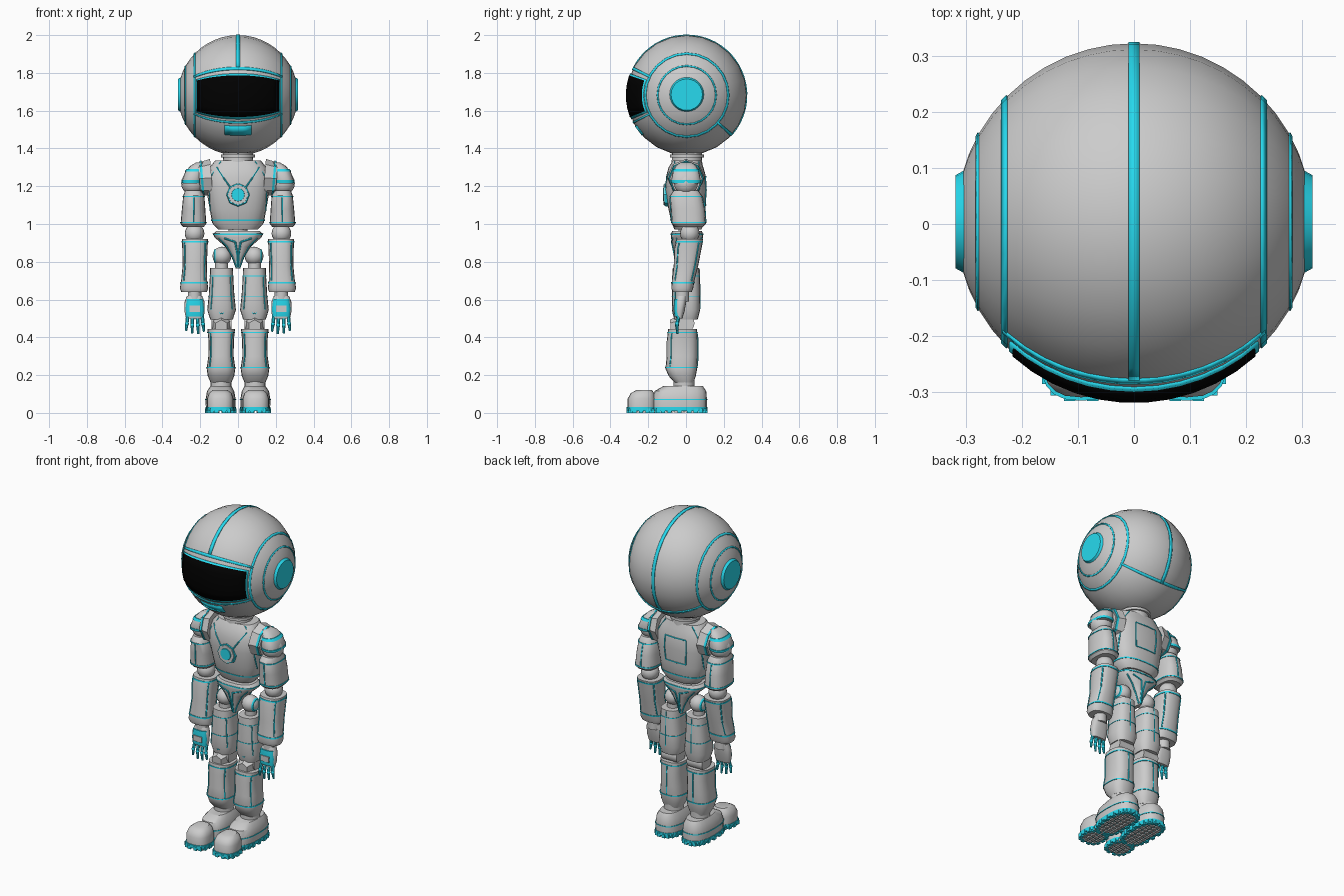
import bpy, bmesh
from math import sin, cos, pi, radians
from mathutils import Vector, Matrix

P = 2.6  # superellipse power of the body cross-sections


def material(name, rgb):
    m = bpy.data.materials.new(name)
    m.diffuse_color = (*rgb, 1)
    return m


CYAN = material("cyan", (0.02, 0.70, 0.86))
BLACK = material("black", (0.0, 0.0, 0.0))


def part(name, bm, mat=None, mirror=True, thick=0, angle=35):
    bmesh.ops.recalc_face_normals(bm, faces=bm.faces)
    for f in bm.faces:
        f.smooth = True
    for e in bm.edges:
        e.smooth = e.calc_face_angle(0) < radians(angle)
    me = bpy.data.meshes.new(name)
    bm.to_mesh(me)
    bm.free()
    ob = bpy.data.objects.new(name, me)
    bpy.context.collection.objects.link(ob)
    if mat:
        me.materials.append(mat)
    if thick:
        s = ob.modifiers.new("thickness", "SOLIDIFY")
        s.thickness, s.offset = thick, 0
    if mirror:
        m = ob.modifiers.new("mirror", "MIRROR")
        m.use_mirror_merge = False
    return ob


def spow(v, e):
    return (1 if v >= 0 else -1) * abs(v) ** e


def loft(secs, n=20, bm=None):
    """Stack of rounded sections (z, cx, cy, half x, half y)."""
    bm = bm or bmesh.new()
    rings = []
    for z, cx, cy, hx, hy in secs:
        rings.append([bm.verts.new((cx + hx * spow(cos(2 * pi * i / n), 2 / P),
                                    cy + hy * spow(sin(2 * pi * i / n), 2 / P), z)) for i in range(n)])
    for a, b in zip(rings, rings[1:]):
        for i in range(n):
            bm.faces.new((a[i], a[(i + 1) % n], b[(i + 1) % n], b[i]))
    bm.faces.new(rings[0])
    bm.faces.new(rings[-1])
    return bm


def at(secs, z):
    for a, b in zip(secs, secs[1:]):
        if a[0] <= z <= b[0]:
            t = (z - a[0]) / (b[0] - a[0])
            return [u + (v - u) * t for u, v in zip(a, b)]
    return secs[-1] if z > secs[-1][0] else secs[0]


def bands(secs, zs, h=0.008, grow=0.003, bm=None):
    bm = bm or bmesh.new()
    for z in zs:
        loft([(q, *at(secs, q)[1:3], at(secs, q)[3] + grow, at(secs, q)[4] + grow)
              for q in (z - h / 2, z + h / 2)], bm=bm)
    return bm


def rod(a, b, r0, r1=None, n=16, bm=None):
    bm = bm or bmesh.new()
    a, b = Vector(a), Vector(b)
    m = Matrix.Translation((a + b) / 2) @ (b - a).to_track_quat('Z', 'Y').to_matrix().to_4x4()
    bmesh.ops.create_cone(bm, cap_ends=True, segments=n, radius1=r0, radius2=r0 if r1 is None else r1,
                          depth=(b - a).length, matrix=m)
    return bm


def trim(secs, pts, side=-1, r=0.004, bm=None):
    """Thin line over a lofted surface through points (z, x offset as a share of half width)."""
    bm = bm or bmesh.new()
    path = []
    for z, u in pts:
        _, cx, cy, hx, hy = at(secs, z)
        path.append((cx + u * hx, cy + side * hy * (1 - abs(u) ** P) ** (1 / P), z))
    for a, b in zip(path, path[1:]):
        rod(a, b, r, n=6, bm=bm)
    return bm


def ball(c, r, bm=None):
    bm = bm or bmesh.new()
    bmesh.ops.create_uvsphere(bm, u_segments=16, v_segments=10, radius=r, matrix=Matrix.Translation(c))
    return bm


def box(c, s, bm=None):
    bm = bm or bmesh.new()
    bmesh.ops.create_cube(bm, size=1, matrix=Matrix.Translation(c) @ Matrix.Diagonal((*s, 1)))
    return bm


def shell(t0, t1, p0, p1, r=0.318, nt=None, np_=None):
    """Patch of the head sphere: t turns about x from the front, p is measured from the +x pole."""
    nt, np_ = nt or max(1, round((t1 - t0) / 7.5)), np_ or max(1, round((p1 - p0) / 7.5))
    bm = bmesh.new()
    g = []
    for i in range(nt + 1):
        t = radians(t0 + (t1 - t0) * i / nt)
        g.append([])
        for j in range(np_ + 1):
            p = radians(p0 + (p1 - p0) * j / np_)
            g[-1].append(bm.verts.new((r * cos(p), 0.004 - r * sin(p) * cos(t), 1.682 + r * sin(p) * sin(t))))
    for i in range(nt):
        for j in range(np_):
            bm.faces.new((g[i][j], g[i + 1][j], g[i + 1][j + 1], g[i][j + 1]))
    bmesh.ops.remove_doubles(bm, verts=bm.verts, dist=1e-5)
    return bm


# Head with inlaid trim
part("head", shell(0, 360, 0, 180, nt=24, np_=24), mirror=False)
part("visor", shell(-21, 19, 48, 132, 0.3175), BLACK, False, 0.012)
part("visor_frame", shell(-23.5, 21, 46, 134, 0.317), CYAN, False, 0.008)
part("brow_trim", shell(25, 28, 43, 137), CYAN, False, 0.006)
part("jaw_trim", shell(-28, -26, 43, 137), CYAN, False, 0.006)
part("crown_strip", shell(28, 222, 88.3, 91.7), CYAN, False, 0.006)
part("nape_strip", shell(220, 223, 43, 137), CYAN, False, 0.006)
part("chin_plate", shell(-42, -31, 77, 103), CYAN, False, 0.006)
part("outer_ear_ring", shell(0, 360, 42.5, 44.8, nt=24), CYAN, True, 0.006)
part("inner_ear_ring", shell(0, 360, 28.3, 29.8, nt=24), CYAN, True, 0.006)
part("ear_disc", rod((0.302, 0.004, 1.685), (0.318, 0.004, 1.685), 0.092, 0.083, 24), CYAN)

# Neck and torso
part("neck", rod((0, 0.005, 1.30), (0, 0.005, 1.40), 0.082, 0.078, 20), mirror=False)
part("neck_ring", rod((0, 0.005, 1.352), (0, 0.005, 1.368), 0.09, n=20), mirror=False)
torso = [(0.97, 0, 0.01, 0.105, 0.07), (1.005, 0, 0.01, 0.137, 0.087), (1.08, 0, 0.005, 0.15, 0.098),
         (1.18, 0, 0, 0.168, 0.11), (1.25, 0, 0, 0.17, 0.106), (1.30, 0, 0, 0.15, 0.092),
         (1.335, 0, 0.005, 0.122, 0.076)]
part("torso", loft(torso, 24), mirror=False)
part("torso_hem", bands(torso, [1.02], 0.007), CYAN, False)
bm = trim(torso, [(1.33, 0.72), (1.25, 0.85), (1.15, 0.93), (1.07, 0.985)])
trim(torso, [(1.30, 0.75), (1.245, 0.45), (1.195, 0.25)], bm=bm)
trim(torso, [(1.33, 0.72), (1.25, 0.85), (1.15, 0.93), (1.07, 0.985)], 1, bm=bm)
part("torso_lines", bm, CYAN)
part("emblem_rim", rod((0, -0.09, 1.155), (0, -0.114, 1.155), 0.064, 0.06, 8), CYAN, False)
part("emblem_plate", rod((0, -0.09, 1.155), (0, -0.118, 1.155), 0.058, 0.054, 8), mirror=False)
part("emblem_disc", rod((0, -0.1, 1.155), (0, -0.123, 1.155), 0.038, 0.034, 16), CYAN, False)
part("back_panel", trim(torso, [(1.25, 0), (1.25, 0.42), (1.18, 0.44), (1.10, 0.44), (1.10, 0)], 1), CYAN)

# Waist and pelvis
part("waist", rod((0, 0.01, 0.93), (0, 0.01, 0.99), 0.05), mirror=False)
pelvis = [(0.765, 0, 0.005, 0.012, 0.05), (0.82, 0, 0.005, 0.032, 0.062), (0.88, 0, 0.005, 0.068, 0.075),
          (0.93, 0, 0.005, 0.125, 0.085), (0.948, 0, 0.005, 0.132, 0.085), (0.963, 0, 0.005, 0.115, 0.078)]
part("pelvis", loft(pelvis), mirror=False)
bm = bands(pelvis, [0.945], 0.007)
for s in (-1, 1):
    trim(pelvis, [(0.925, 0.85), (0.88, 0.85), (0.82, 0.8), (0.77, 0.6)], s, bm=bm)
    trim(pelvis, [(0.925, 0.6), (0.905, 0.15), (0.85, 0.1), (0.77, 0.1)], s, 0.005, bm)
part("pelvis_lines", bm, CYAN)

# Shoulders
part("shoulder_socket", rod((0.14, 0, 1.245), (0.205, -0.0, 1.24), 0.10, 0.085, 8))
part("socket_ring", rod((0.185, 0, 1.242), (0.197, 0, 1.241), 0.095, 0.092, 8), CYAN)
part("shoulder_ball", ball((0.238, 0, 1.215), 0.063))
pad = [(1.215, 0.245, 0, 0.05, 0.075), (1.235, 0.243, 0, 0.052, 0.078), (1.28, 0.23, 0, 0.048, 0.068),
       (1.31, 0.213, 0, 0.036, 0.052), (1.325, 0.203, 0, 0.02, 0.03)]
part("shoulder_pad", loft(pad))
part("shoulder_pad_bands", bands(pad, [1.225, 1.285], 0.014, 0.004), CYAN)

# Arms
upper = [(0.985, 0.236, 0.015, 0.055, 0.075), (1.0, 0.236, 0.015, 0.068, 0.09), (1.08, 0.235, 0.01, 0.062, 0.09),
         (1.15, 0.234, 0.0, 0.056, 0.085), (1.178, 0.235, 0.0, 0.045, 0.065)]
part("upper_arm", loft(upper))
bm = bands(upper, [1.008, 1.145], 0.006)
for s in (-1, 1):
    trim(upper, [(1.14, 0.0), (1.07, 0.0), (1.01, 0.0)], s, bm=bm)
part("upper_arm_lines", bm, CYAN)
part("elbow", ball((0.23, 0.02, 0.95), 0.052))
fore = [(0.64, 0.232, -0.02, 0.068, 0.05), (0.66, 0.233, -0.02, 0.075, 0.058), (0.70, 0.232, -0.015, 0.069, 0.06),
        (0.78, 0.229, 0.0, 0.064, 0.065), (0.87, 0.228, 0.01, 0.067, 0.072), (0.92, 0.228, 0.02, 0.069, 0.07)]
part("forearm", loft(fore))
bm = bands(fore, [0.69, 0.905], 0.008)
for s in (-1, 1):
    for u in (-0.8, 0.8):
        trim(fore, [(0.9, u), (0.87, u), (0.78, u), (0.70, u)], s, bm=bm)
part("forearm_lines", bm, CYAN)
part("wrist", rod((0.23, -0.02, 0.59), (0.23, -0.02, 0.65), 0.036))
part("hand", loft([(0.50, 0.229, -0.035, 0.046, 0.016), (0.54, 0.23, -0.033, 0.054, 0.026),
                   (0.59, 0.23, -0.028, 0.052, 0.03), (0.62, 0.23, -0.022, 0.04, 0.028)]))
part("hand_plate", loft([(0.51, 0.229, -0.042, 0.046, 0.018), (0.55, 0.229, -0.042, 0.05, 0.024),
                         (0.602, 0.229, -0.038, 0.044, 0.024)]), CYAN)
part("hand_inset", box((0.229, -0.062, 0.552), (0.056, 0.014, 0.034)))
bm = bmesh.new()
for x0, x1, z in ((0.19, 0.18, 0.43), (0.215, 0.21, 0.417), (0.241, 0.243, 0.42), (0.266, 0.275, 0.435)):
    mid = ((x0 + x1) / 2, -0.048, (z + 0.51) / 2)
    rod((x0, -0.038, 0.515), mid, 0.0105, 0.009, 8, bm)
    ball(mid, 0.0105, bm)
    rod(mid, (x1, -0.045, z), 0.0095, 0.006, 8, bm)
part("fingers", bm, CYAN)

# Legs
part("hip_ball", ball((0.085, 0, 0.83), 0.05))
part("hip_ring", rod((0.118, 0, 0.83), (0.126, 0, 0.83), 0.04, 0.034), CYAN)
part("hip_piston", rod((0.087, 0, 0.72), (0.087, 0, 0.82), 0.034))
thigh = [(0.495, 0.087, 0, 0.06, 0.062), (0.545, 0.087, 0, 0.076, 0.075), (0.62, 0.087, 0, 0.068, 0.074),
         (0.72, 0.087, 0, 0.062, 0.073), (0.768, 0.087, 0, 0.06, 0.07)]
part("thigh", loft(thigh))
bm = trim(thigh, [(0.72, -0.75), (0.62, -0.75), (0.55, -0.75), (0.525, 0), (0.55, 0.75), (0.62, 0.75), (0.72, 0.75)],
          r=0.003)
trim(thigh, [(0.76, 0), (0.62, 0), (0.55, 0)], 1, 0.003, bm)
bands(thigh, [0.725, 0.615], 0.004, 0.002, bm)
part("thigh_lines", bm, CYAN)
part("knee_joint", rod((0.035, 0, 0.475), (0.14, 0, 0.475), 0.045))
part("knee_cap", rod((0.088, -0.03, 0.462), (0.088, -0.082, 0.458), 0.056, 0.035, 6))
calf = [(0.16, 0.09, -0.01, 0.055, 0.05), (0.195, 0.09, -0.02, 0.07, 0.072), (0.235, 0.09, -0.025, 0.076, 0.084),
        (0.30, 0.09, -0.02, 0.067, 0.082), (0.38, 0.089, -0.02, 0.067, 0.082), (0.445, 0.089, -0.018, 0.073, 0.076)]
part("calf", loft(calf))
bm = bands(calf, [0.24, 0.425], 0.006)
for s in (-1, 1):
    for u in ((-0.8, 0.8) if s < 0 else (0,)):
        trim(calf, [(0.42, u), (0.38, u), (0.30, u), (0.245, u)], s, bm=bm)
part("calf_lines", bm, CYAN)
part("ankle", rod((0.09, -0.01, 0.11), (0.09, -0.01, 0.18), 0.056))

# Shoes
shoe = [(0.02, 0.092, -0.035, 0.078, 0.145), (0.07, 0.092, -0.035, 0.08, 0.146),
        (0.115, 0.092, -0.03, 0.072, 0.137), (0.142, 0.09, -0.015, 0.056, 0.105)]
toe = [(0.02, 0.094, -0.235, 0.07, 0.074), (0.075, 0.094, -0.235, 0.07, 0.074),
       (0.105, 0.094, -0.23, 0.06, 0.062), (0.12, 0.094, -0.222, 0.04, 0.042)]
part("shoe", loft(shoe))
part("toe_cap", loft(toe))
part("shoe_line", bands(shoe, [0.07], 0.005), CYAN)
heel_pad, toe_pad = (0.092, -0.035, 0.081, 0.148), (0.094, -0.238, 0.073, 0.077)
bm = loft([(0.01, *heel_pad), (0.03, *heel_pad)])
loft([(0.01, *toe_pad), (0.03, *toe_pad)], bm=bm)
for (cx, cy, hx, hy), n in ((heel_pad, 22), (toe_pad, 14)):
    for i in range(n):  # lugs round the rim
        a = 2 * pi * i / n
        box((cx + (hx - 0.008) * spow(cos(a), 2 / P), cy + (hy - 0.009) * spow(sin(a), 2 / P), 0.011),
            (0.02, 0.022, 0.022), bm)
part("sole", bm, CYAN)
bm = bmesh.new()
for i in range(4):
    for j in range(13):
        box((0.048 + 0.03 * i, -0.285 + 0.03 * j - (i % 2) * 0.008, 0.007), (0.022, 0.02, 0.012), bm)
part("sole_treads", bm)
